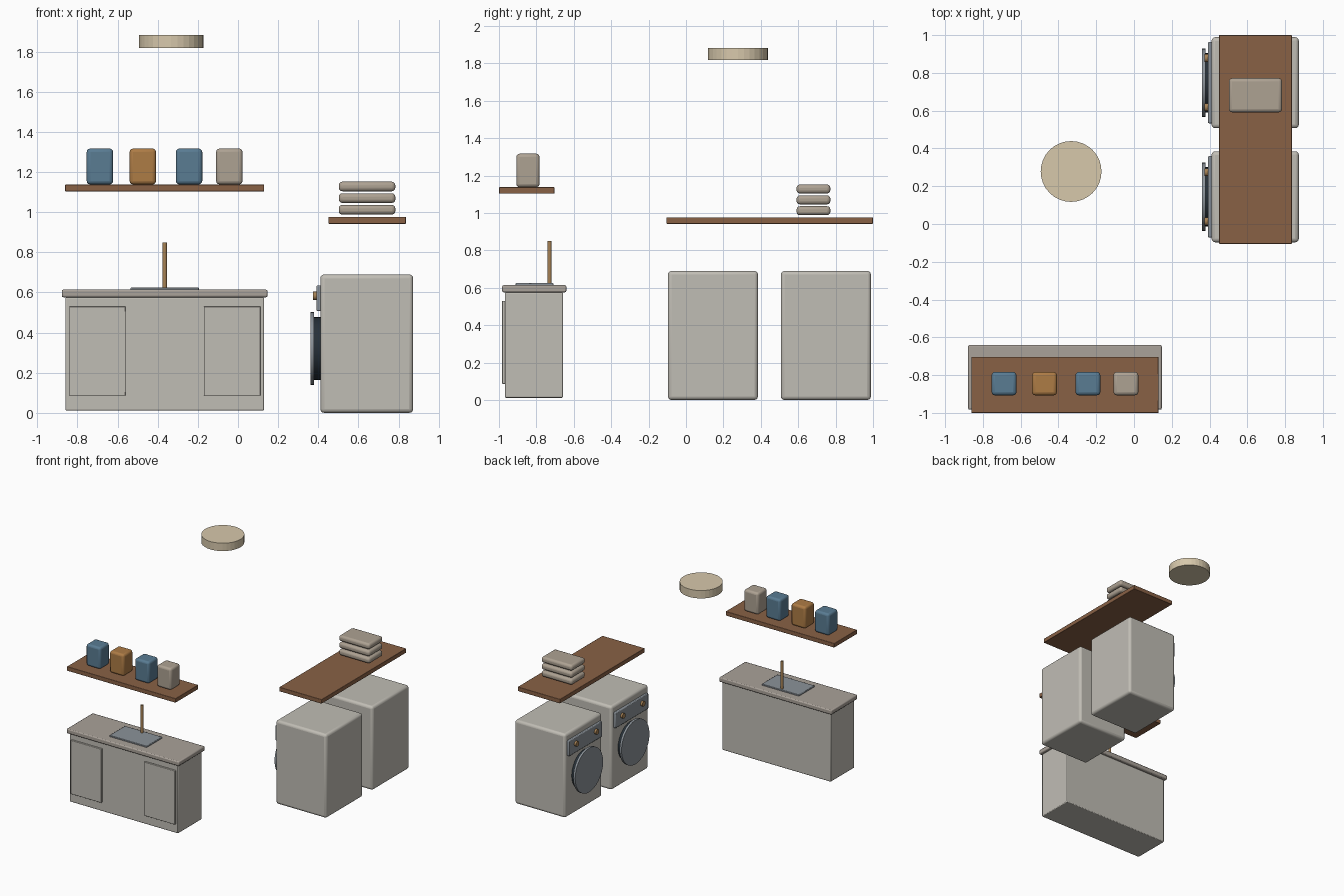
import bpy, math
from mathutils import Vector

if "Cube" in bpy.data.objects:
    bpy.data.objects.remove(bpy.data.objects["Cube"])


def mat(name, r, g, b):
    m = bpy.data.materials.new(name)
    m.diffuse_color = (r, g, b, 1)
    m.use_nodes = True
    m.node_tree.nodes["Principled BSDF"].inputs["Base Color"].default_value = m.diffuse_color
    return m


ENAMEL = mat("enamel", .53, .51, .46)
STONE = mat("stone", .40, .36, .32)
WOOD = mat("wood", .25, .12, .06)
BLUE = mat("blue", .10, .20, .29)
AMBER = mat("amber", .42, .20, .06)
LINEN = mat("linen", .42, .36, .29)
METAL = mat("metal", .26, .29, .32)
GLASS = mat("dark_glass", .02, .03, .04)
BRASS = mat("brass", .38, .22, .09)
SHADE = mat("lamp_shade", .68, .58, .41)


def finish(name, m, bevel=0, segments=2):
    o = bpy.context.object
    o.name = name
    o.data.materials.append(m)
    if bevel:
        b = o.modifiers.new("bevel", 'BEVEL')
        b.width, b.segments = bevel, segments
    return o


def box(name, x, y, z, m, bevel=0, segments=2):
    """Box from (min, max) ranges on each axis."""
    bpy.ops.mesh.primitive_cube_add(size=1, location=[sum(r) / 2 for r in (x, y, z)])
    o = bpy.context.object
    size = [r[1] - r[0] for r in (x, y, z)]
    for v in o.data.vertices:
        v.co = Vector(c * s for c, s in zip(v.co, size))
    o = finish(name, m, bevel, segments)
    if bevel:
        bpy.ops.object.shade_smooth_by_angle(angle=math.radians(30))
    return o


def disc(name, start, end, radius, m, sides=32, smooth=True):
    """Cylinder between two points."""
    a, b = Vector(start), Vector(end)
    bpy.ops.mesh.primitive_cylinder_add(
        vertices=sides, radius=radius, depth=(b - a).length, location=(a + b) / 2,
        rotation=(b - a).to_track_quat('Z', 'Y').to_euler())
    o = finish(name, m)
    if smooth:
        bpy.ops.object.shade_smooth_by_angle(angle=math.radians(30))
    return o


# Sink cabinet with two doors and a worktop
box("sink_cabinet", (-.86, .13), (-.968, -.658), (.012, .575), ENAMEL, .006)
for side, x in (("left", (-.84, -.56)), ("right", (-.17, .112))):
    box(f"cabinet_door_{side}", x, (-.983, -.966), (.086, .53), ENAMEL, .003)
box("worktop", (-.878, .147), (-.983, -.64), (.576, .614), STONE, .008)
box("sink_basin", (-.535, -.195), (-.912, -.708), (.608, .625), METAL, .004)
disc("faucet", (-.365, -.73, .615), (-.365, -.73, .85), .011, BRASS, 16)

# Wall shelf over the sink with storage jars
box("jar_shelf", (-.861, .13), (-1, -.703), (1.103, 1.138), WOOD, .003)
for i, (x, m) in enumerate(((-.688, BLUE), (-.474, AMBER), (-.244, BLUE), (-.043, LINEN))):
    box(f"jar_{i + 1}", (x - .066, x + .066), (-.907, -.783), (1.138, 1.317), m, .018, 3)

# Washer and dryer, doors facing -x
for name, y in (("washer", .144), ("dryer", .748)):
    box(f"{name}_body", (.41, .873), (y - .241, y + .241), (0, .69), ENAMEL, .02, 3)
    box(f"{name}_control_panel", (.391, .415), (y - .215, y + .215), (.507, .635), METAL, .006)
    for s in (-1, 1):
        disc(f"{name}_knob", (.374, y + s * .13, .583), (.395, y + s * .13, .583), .021, BRASS, 24)
    disc(f"{name}_door_seal", (.415, y, .321), (.375, y, .321), .157, GLASS)
    disc(f"{name}_door", (.378, y, .321), (.36, y, .321), .182, METAL)

# Long shelf over the machines with folded towels
box("towel_shelf", (.45, .836), (-.105, 1), (.942, .977), WOOD, .003)
for i in range(3):
    z = .988 + i * .058
    box(f"folded_towel_{i + 1}", (.502, .784), (.591, .772), (z, z + .048), LINEN, .018, 3)

# Ceiling lamp
disc("ceiling_lamp", (-.333, .278, 1.818), (-.333, .278, 1.883), .161, SHADE, 32, False)
